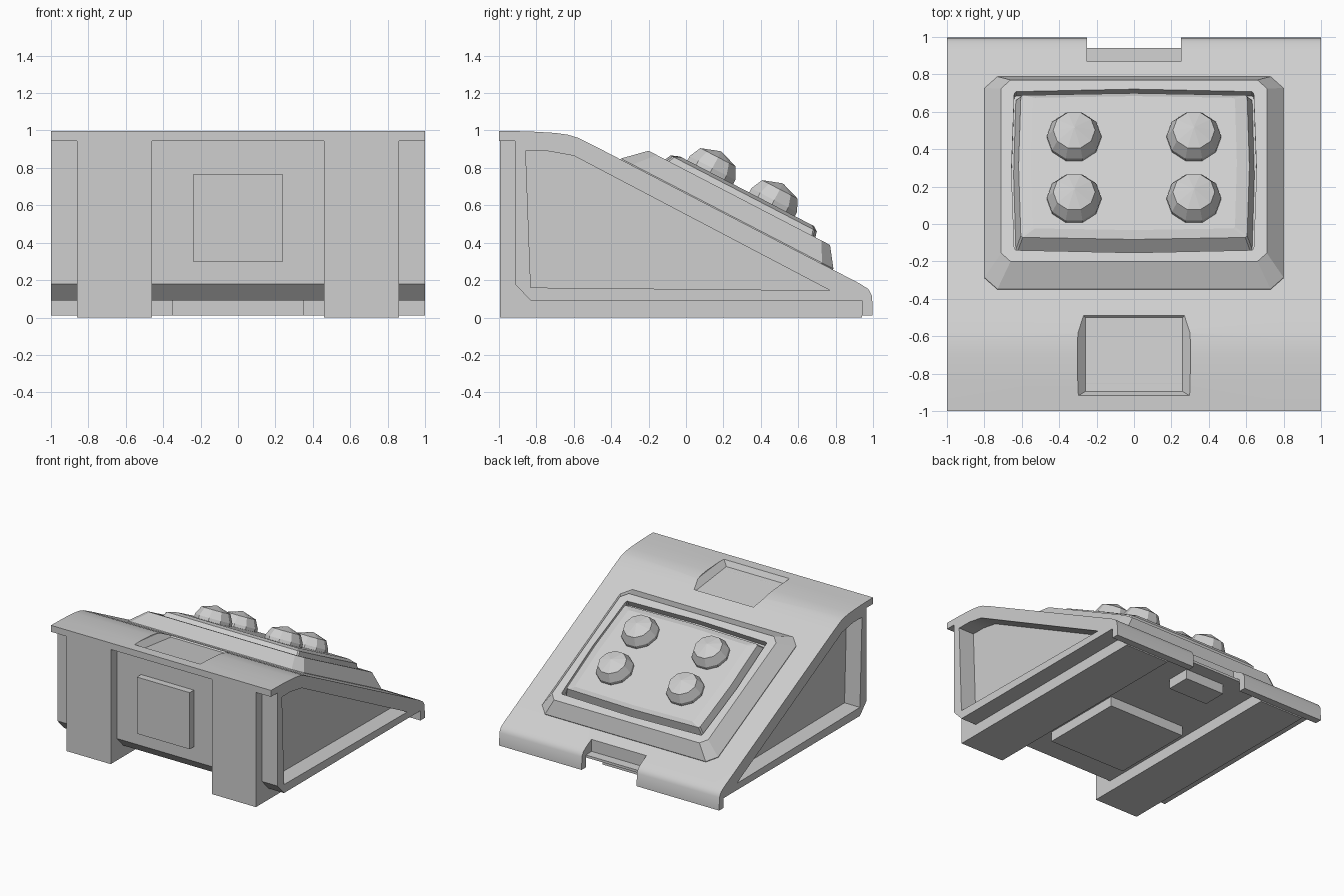
import bpy, bmesh, math
from mathutils import Matrix

if "Cube" in bpy.data.objects:
    bpy.data.objects.remove(bpy.data.objects["Cube"])

grey = bpy.data.materials.new("light_grey")
grey.use_nodes = True
colour = (0.62, 0.62, 0.62, 1)
grey.diffuse_color = colour
grey.node_tree.nodes["Principled BSDF"].inputs["Base Color"].default_value = colour

# Frame lying on the sloped cover: local x across, y down the slope, z outwards
angle = math.atan(0.519)
slope = Matrix.Translation((0, 0.2, 0.56)) @ Matrix.Rotation(-angle, 4, "X")


def loft(name, rings, matrix=None):
    """Join matching rings of points into a closed solid."""
    bm = bmesh.new()
    loops = [[bm.verts.new(p) for p in ring] for ring in rings]
    count = len(rings[0])
    for low, high in zip(loops, loops[1:]):
        for i in range(count):
            j = (i + 1) % count
            bm.faces.new((low[i], low[j], high[j], high[i]))
    bm.faces.new(loops[0][::-1])
    bm.faces.new(loops[-1])
    if matrix:
        bm.transform(matrix)
    bmesh.ops.recalc_face_normals(bm, faces=bm.faces)
    mesh = bpy.data.meshes.new(name)
    bm.to_mesh(mesh)
    bm.free()
    mesh.materials.append(grey)
    obj = bpy.data.objects.new(name, mesh)
    bpy.context.collection.objects.link(obj)
    return obj


def prism(name, profile, x0, x1):
    """Extrude a (y, z) profile across x."""
    return loft(name, [[(x, y, z) for y, z in profile] for x in (x0, x1)])


def box(name, x0, x1, y0, y1, z0, z1):
    return prism(name, [(y0, z0), (y1, z0), (y1, z1), (y0, z1)], x0, x1)


def cut(target, cutter):
    mod = target.modifiers.new("cut", "BOOLEAN")
    mod.operation = "DIFFERENCE"
    mod.solver = "EXACT"
    mod.object = cutter
    bpy.context.view_layer.objects.active = target
    bpy.ops.object.modifier_apply(modifier=mod.name)
    bpy.data.objects.remove(cutter)


def panel_ring(x, v0, v1, h, corner, bulge=0):
    """Chamfered rectangle with slightly bowed sides."""
    mid = (v0 + v1) / 2
    half = [(0, v0 - bulge), (x - corner, v0), (x, v0 + corner), (x + bulge, mid),
            (x, v1 - corner), (x - corner, v1), (0, v1 + bulge)]
    left = [(-a, b) for a, b in half[-2:0:-1]]
    return [(a, b, h) for a, b in half + left]


def disc_ring(x, v, radius, h, sides=10):
    return [(x + radius * math.cos(i * math.tau / sides),
             v + radius * math.sin(i * math.tau / sides), h) for i in range(sides)]


# Wedge body with a triangular recess in each side
body = prism("wedge_body", [(-0.915, 0.95), (-0.915, 0.18), (-0.83, 0.09), (0.94, 0.09),
                            (0.94, 0.11), (0.85, 0.115), (0.77, 0.155), (-0.6, 0.88),
                            (-0.74, 0.9), (-0.85, 0.95)], -1, 1)
recess = [(-0.86, 0.97), (-0.83, 0.16), (0.77, 0.145), (0.77, 0.18), (-0.6, 0.97)]
for side in (-1, 1):
    cut(body, prism("recess_cutter", recess, side * 0.86, side * 1.1))

# Sloped cover with rolled lower lip
cover = prism("sloped_cover", [(-1, 0.945), (-1, 0.998), (-0.84, 0.995), (-0.7, 0.987),
                               (-0.63, 0.977), (-0.58, 0.962), (-0.5, 0.923),
                               (0.93, 0.181), (0.975, 0.152), (0.995, 0.115), (0.998, 0.01),
                               (0.94, 0.01), (0.94, 0.1), (0.85, 0.105), (0.77, 0.145),
                               (-0.6, 0.865), (-0.74, 0.89), (-0.86, 0.89), (-0.915, 0.945)],
              -1, 1)
cut(cover, box("notch_cutter", -0.25, 0.25, 0.87, 1.1, -0.1, 0.4))


def pull_ring(x, y0, y1, z0, z1):
    return [(-x, y0, z0), (x, y0, z0), (x, y1, z1), (-x, y1, z1)]


# Finger pull hollow in the cover
cut(cover, loft("pull_cutter", [pull_ring(0.26, -0.895, -0.5, 0.955, 0.908),
                                pull_ring(0.3, -0.92, -0.46, 1.0, 0.95),
                                pull_ring(0.32, -0.93, -0.43, 1.1, 1.1)]))

# Corner pillars and the runners beneath them
for side, label in ((1, "left"), (-1, "right")):
    inner, outer = side * 0.46, side * 0.86
    prism(label + "_pillar_rail", [(-0.995, 0.96), (-0.995, 0), (0.94, 0), (0.94, 0.1),
                                   (-0.82, 0.12), (-0.9, 0.2), (-0.9, 0.96)], inner, outer)

# Front plate and underside pads
box("front_plate", -0.24, 0.24, -0.97, -0.9, 0.3, 0.765)
box("underside_pad", -0.35, 0.35, -0.55, 0.15, 0.01, 0.1)
box("underside_nub", -0.18, 0.18, 0.63, 0.83, 0.01, 0.1)

# Raised surround with a sunken groove
loft("control_surround", [panel_ring(0.8, -0.62, 0.66, -0.03, 0.07),
                          panel_ring(0.8, -0.62, 0.66, 0.005, 0.07),
                          panel_ring(0.71, -0.508, 0.585, 0.11, 0.05),
                          panel_ring(0.64, -0.44, 0.515, 0.11, 0.01, 0.015),
                          panel_ring(0.64, -0.44, 0.515, 0.06, 0.01, 0.015)], slope)

# Bevelled control pad inside the surround
loft("control_pad", [panel_ring(0.635, -0.425, 0.5, 0.05, 0.01, 0.012),
                     panel_ring(0.605, -0.38, 0.477, 0.142, 0.01, 0.012),
                     panel_ring(0.54, -0.335, 0.452, 0.16, 0.01, 0.01)], slope)

# Four faceted buttons
for x in (-0.32, 0.32):
    for v in (-0.162, 0.21):
        loft("button", [disc_ring(x, v, 0.145, 0.15), disc_ring(x, v, 0.145, 0.185),
                        disc_ring(x, v, 0.112, 0.25), disc_ring(x, v, 0.004, 0.285)], slope)

# Smooth the rolled cover, keeping its edges sharp
bpy.ops.object.select_all(action="DESELECT")
cover.select_set(True)
bpy.context.view_layer.objects.active = cover
bpy.ops.object.shade_smooth_by_angle(angle=math.radians(30))
